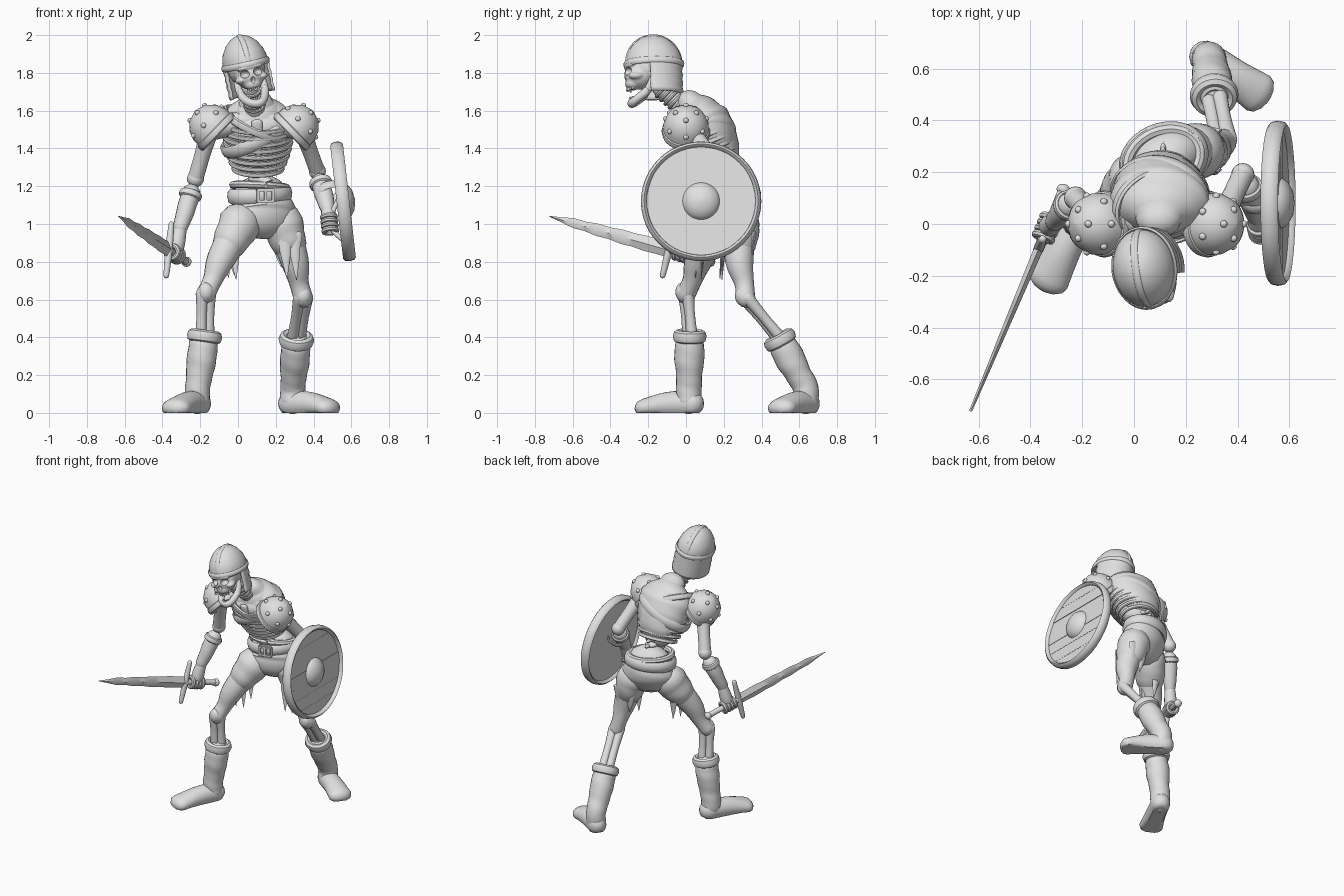
import bpy, bmesh, math, random
from mathutils import Vector, Matrix, Euler

random.seed(4)
default_cube = bpy.data.objects.get("Cube")
if default_cube:
    bpy.data.objects.remove(default_cube, do_unlink=True)

grey = bpy.data.materials.new("plain_grey")
grey.use_nodes = True
grey.diffuse_color = (.75, .75, .75, 1)
grey.node_tree.nodes["Principled BSDF"].inputs["Base Color"].default_value = grey.diffuse_color
parts = []


def finish(name, bm, matrix=Matrix()):
    bm.transform(matrix)
    bmesh.ops.remove_doubles(bm, verts=bm.verts, dist=.0001)
    bmesh.ops.recalc_face_normals(bm, faces=bm.faces)
    mesh = bpy.data.meshes.new(name)
    bm.to_mesh(mesh)
    bm.free()
    mesh.materials.append(grey)
    part = bpy.data.objects.new(name, mesh)
    bpy.context.collection.objects.link(part)
    parts.append(part)
    return part


def skin_rings(bm, rings, loop=False):
    for first, second in zip(rings, rings[1:] + rings[:1] if loop else rings[1:]):
        for k in range(len(first)):
            bm.faces.new((first[k - 1], first[k], second[k], second[k - 1]))
    if not loop:
        bm.faces.new(rings[0])
        bm.faces.new(rings[-1])


def smooth_path(points, loop, steps):
    keys = [Vector(p if len(p) == 5 else (*p, p[-1])) for p in points]
    count, path = len(keys), []
    pick = lambda i: keys[i % count] if loop else keys[max(0, min(count - 1, i))]
    for i in range(count if loop else count - 1):
        a, b, c, d = (pick(i + k) for k in (-1, 0, 1, 2))
        for t in (s / steps for s in range(steps)):
            path.append(b + (c - a) * (t / 2) + (a * 2 - b * 5 + c * 4 - d) * (t * t / 2)
                        + (b * 3 - a - c * 3 + d) * (t ** 3 / 2))
    return path if loop else path + [keys[-1]]


def tube(name, points, sides=16, ref=(1, 0, 0), wrinkle=0, loop=False, floor=False,
         matrix=Matrix(), steps=4):
    """Sweep an ellipse along points (x, y, z, radius along ref, other radius)."""
    path = smooth_path(points, loop, steps)
    stations, last = [], len(path) - 1
    for i, key in enumerate(path):
        before = path[i - 1] if loop or i else key
        after = path[(i + 1) % len(path)] if loop or i < last else key
        t = (Vector(after[:3]) - Vector(before[:3])).normalized()
        u = Vector(ref)
        u = (u - t * u.dot(t)).normalized()
        stations.append((Vector(key[:3]), t, u, t.cross(u), key[3], key[4]))
    if not loop:
        start, end = stations[0], stations[-1]
        for angle in (.5, 1, 1.4):
            for (p, t, u, v, ra, rb), sign in ((start, -1), (end, 1)):
                dome = (p + t * sign * min(ra, rb) * math.sin(angle), t, u, v,
                        ra * math.cos(angle), rb * math.cos(angle))
                stations.insert(0 if sign < 0 else len(stations), dome)
    bm, rings = bmesh.new(), []
    for s, (p, t, u, v, ra, rb) in enumerate(stations):
        ring = []
        for k in range(sides):
            a = math.tau * k / sides
            f = 1 + wrinkle * (math.sin(2 * a + s * .8) + math.sin(s * 1.7 + a))
            co = p + u * math.cos(a) * ra * f + v * math.sin(a) * rb * f
            if floor:
                co.z = max(co.z, 0)
            ring.append(bm.verts.new(co))
        rings.append(ring)
    skin_rings(bm, rings, loop)
    return finish(name, bm, matrix)


def band(name, center, axis, ra, rb, height, thick, ref=(1, 0, 0), matrix=Matrix()):
    """Closed elliptical hoop around an axis."""
    axis, u = Vector(axis).normalized(), Vector(ref)
    u = (u - axis * u.dot(axis)).normalized()
    v, points = axis.cross(u), []
    for k in range(12):
        a = math.tau * k / 12
        p = Vector(center) + u * ra * math.cos(a) + v * rb * math.sin(a)
        points.append((*p, height, thick))
    return tube(name, points, 8, axis, loop=True, matrix=matrix)


def ball(name, center, size, matrix=Matrix(), turn=(0, 0, 0)):
    bm = bmesh.new()
    size = size if isinstance(size, tuple) else (size, size, size)
    bmesh.ops.create_uvsphere(bm, u_segments=20, v_segments=12, radius=1,
                              matrix=Matrix.LocRotScale(Vector(center), Euler(turn), Vector(size)))
    return finish(name, bm, matrix)


def box(name, center, size, matrix=Matrix(), turn=(0, 0, 0)):
    bm = bmesh.new()
    bmesh.ops.create_cube(bm, size=1, matrix=Matrix.LocRotScale(
        Vector(center), Euler(turn), Vector(size)))
    bmesh.ops.bevel(bm, geom=bm.edges[:], offset=min(size) * .2, segments=2, affect="EDGES")
    return finish(name, bm, matrix)


def lathe(name, profile, matrix, sides=40):
    bm, rings = bmesh.new(), []
    for r, z in profile:
        turns = [math.tau * k / sides for k in range(sides)]
        rings.append([bm.verts.new((r * math.cos(a), r * math.sin(a), z)) for a in turns])
    skin_rings(bm, rings)
    return finish(name, bm, matrix)


# Head: everything is placed in a tilted frame centred on the helmet rim
head = Matrix.Translation((.04, -.17, 1.845)) @ Euler((0, -.22, .14)).to_matrix().to_4x4()
oval = head @ Matrix.Diagonal((.8, 1, 1, 1))
lathe("helmet", [(.15, -.01), (.149, .03), (.135, .07), (.105, .112), (.065, .142), (.03, .154), (.002, .158)], oval)
band("helmet_rim", (0, 0, 0), (0, 0, 1), .122, .154, .017, .008, matrix=head)
arch = [(0, -math.cos(a) * .148, math.sin(a) * .156, .014, .007)
        for a in (math.pi * k / 10 for k in range(11))]
tube("helmet_ridge", arch, 8, matrix=head)

# Neck guard with stacked bands, open at the face
guard_mesh, guard_rings = bmesh.new(), []
for row in range(9):
    flare = .148 + .005 * (row % 2)
    arc = [math.pi * (k / 20 * 1.16 - .08) for k in range(21)]
    guard_rings.append([guard_mesh.verts.new((flare * .82 * math.cos(a), flare * math.sin(a), -.021 * row)) for a in arc])
for upper, lower in zip(guard_rings, guard_rings[1:]):
    for k in range(20):
        guard_mesh.faces.new((upper[k], upper[k + 1], lower[k + 1], lower[k]))
neck_guard = finish("neck_guard", guard_mesh, head)
neck_guard.modifiers.new("thickness", "SOLIDIFY").thickness = .014

# Skull: fused balls with carved sockets
skull_mesh = bmesh.new()
lumps = [((0, 0, -.02), (.1, .13, .1)), ((0, -.08, -.06), (.078, .08, .075)),
         ((0, -.115, -.105), (.046, .042, .035)), ((0, -.125, -.012), (.075, .035, .022))]
lumps += [((s * .06, -.105, -.075), (.028, .04, .02)) for s in (-1, 1)]
for center, size in lumps:
    bmesh.ops.create_uvsphere(skull_mesh, u_segments=20, v_segments=12, radius=1,
                              matrix=Matrix.LocRotScale(Vector(center), None, Vector(size)))
skull = finish("skull", skull_mesh, head)
fuse = skull.modifiers.new("fuse", "REMESH")
fuse.voxel_size, fuse.use_smooth_shade = .006, True
holes = [((s * .038, -.16, -.045), (.027, .045, .022)) for s in (-1, 1)]
holes.append(((0, -.17, -.085), (.014, .03, .02)))
for center, size in holes:
    cutter = ball("socket_cutter", center, size, head)
    parts.remove(cutter)
    cutter.hide_render = cutter.hide_viewport = True
    carve = skull.modifiers.new("carve", "BOOLEAN")
    carve.operation, carve.object = "DIFFERENCE", cutter
jaw_half = [(.07, -.02, -.09, .016), (.066, -.045, -.15, .022), (.042, -.1, -.195, .022)]
jaw = jaw_half + [(.005, -.125, -.212, .024)] + [(-x, y, z, r) for x, y, z, r in reversed(jaw_half)]
tube("jaw", jaw, 12, (0, .6, .8), matrix=head)
for k in range(-3, 4):
    for height, depth in ((-.135, -.148), (-.188, -.132)):
        box("tooth", (k * .011, depth + .003 * k * k, height), (.009, .01, .02), head)

# Neck, spine and ribcage
tube("neck", [(.065, -.13, 1.72, .05), (.08, -.06, 1.66, .05), (.095, .02, 1.58, .06)])
for k in range(5):
    f = k / 4
    band("neck_ring", (.067 + .02 * f, -.12 + .09 * f, 1.71 - .08 * f), (.1, .7, -.7), .05, .05, .01, .009)
for k in range(7):
    ball("spine_bone", (.112, .2 + .05 * math.sin(k * .5), 1.34 - k * .035), (.042, .04, .02))
    ball("spine_spur", (.112, .25 + .04 * math.sin(k * .5), 1.34 - k * .035), (.012, .03, .012))
tube("gut_remains", [(.08, .17, 1.24, .025), (.16, .15, 1.22, .03), (.1, .16, 1.19, .03)], ref=(0, 0, 1))
tube("rib_core", [(.108, .17, 1.32, .115, .085), (.105, .12, 1.42, .162, .132), (.1, .07, 1.56, .15, .12)])
for k in range(8):
    f = k / 7
    swell = math.sin(.8 + f * .9)
    band("rib", (.106, .175 - .11 * f, 1.295 + .24 * f), (0, -.35, .93), .183 * swell, .15 * swell, .013, .01)
tube("breastbone", [(.11, .03, 1.33, .016), (.105, -.04, 1.42, .024, .014), (.1, -.075, 1.54, .03, .014)])

# Torn wrap over the upper chest and back
tube("chest_wrap", [(.105, .13, 1.45, .18, .145), (.1, .08, 1.54, .195, .15),
                    (.097, .05, 1.6, .16, .115), (.095, .02, 1.64, .09, .07)], 32, wrinkle=.015)
tube("back_wrap", [(.105, .2, 1.38, .13, .085), (.1, .17, 1.48, .15, .09), (.1, .1, 1.6, .12, .07)], 32, wrinkle=.03)
band("chest_sash", (.1, .1, 1.47), (-.45, -.25, .87), .195, .155, .035, .014)
band("chest_fold", (.1, .07, 1.53), (.4, -.3, .87), .185, .15, .022, .014)

# Hips, belt and ragged shorts
hip_line = (.92, .38, 0)
tube("shorts_seat", [(.115, .25, 1.15, .15, .11), (.125, .25, 1.09, .178, .13),
                     (.13, .24, 1.04, .185, .12)], 32, hip_line, .012)
band("belt", (.115, .25, 1.155), (-.05, -.06, 1), .16, .123, .04, .018, hip_line)
band("waist_roll", (.115, .25, 1.2), (.04, .06, 1), .145, .11, .02, .022, hip_line)
for height in (-.03, .03):
    box("buckle_bar", (.145, .11, 1.15 + height), (.09, .022, .016), turn=(0, 0, .2))
for offset in (-.04, 0, .04):
    box("buckle_post", (.145 + offset, .11 + offset * .2, 1.15), (.014, .024, .07), turn=(0, 0, .2))
for x, y in ((-.06, .07), (-.02, .1), (-.03, .2), (.25, .2), (.3, .21), (.3, .36), (.22, .35)):
    drop = random.uniform(.7, .78)
    tube("rag", [(x, y, .95, .04, .014), (x, y - .01, .86, .03, .01), (x + .01, y - .02, drop, .002)], 8, wrinkle=.05)


def leg(side, hip, knee, cuff, ankle, toe):
    hip, knee, cuff, ankle, toe = map(Vector, (hip, knee, cuff, ankle, toe))
    label = side_name[side]
    middle = hip.lerp(knee, .5) + Vector((.01 * side, -.015, 0))
    tube(label + "shorts_leg", [(*hip, .112), (*hip.lerp(middle, .45), .098)], 24, wrinkle=.02)
    tube(label + "thigh", [(*hip, .09), (*middle, .075), (*hip.lerp(knee, .8), .052), (*knee, .052)])
    ball(label + "kneecap", knee + Vector((0, -.02, .01)), (.042, .036, .05))
    for gap in (-.02, .02):
        shift = Vector((gap, gap * .5, 0))
        tube(label + "shin_bone", [(*(knee + shift), .034), (*(knee.lerp(cuff, .5) + shift), .027), (*(cuff + shift), .03)])
    boot = [(*cuff.lerp(ankle, .18), .076), (*cuff.lerp(ankle, .45), .079), (*cuff.lerp(ankle, .75), .069), (*ankle, .067), (ankle.x, ankle.y, .06, .066)]
    tube(label + "boot", boot, 24, wrinkle=.015)
    slope = cuff - ankle
    band(label + "boot_cuff", cuff - slope * .05, slope, .07, .066, .034, .024)
    band(label + "boot_lining", cuff - slope * .05, slope, .04, .04, .03, .03)
    heel = ankle + (ankle - toe) * .07
    arch = ankle.lerp(toe, .5)
    foot = [(heel.x, heel.y, .05, .07, .064), (arch.x, arch.y, .045, .065, .068), (toe.x, toe.y, .026, .05, .08)]
    tube(label + "foot", foot, 24, (0, 0, 1), floor=True)


side_name = {-1: "right_", 1: "left_"}
leg(-1, (.01, .17, 1), (-.17, 0, .63), (-.175, .02, .42), (-.215, .015, .12), (-.33, -.215, 0))
leg(1, (.235, .28, 1), (.345, .315, .61), (.31, .49, .4), (.29, .635, .13), (.48, .505, 0))


def arm(side, shoulder, elbow, wrist, palm, grip):
    shoulder, elbow, wrist, palm, grip = map(Vector, (shoulder, elbow, wrist, palm, grip))
    label = side_name[side]
    tube(label + "shoulder", [(.1, .02, 1.56, .06), (*shoulder, .06)], ref=(0, 0, 1))
    tube(label + "upper_arm", [(*shoulder, .05), (*shoulder.lerp(elbow, .5), .042), (*elbow, .042)])
    ball(label + "elbow", elbow, .045)
    tube(label + "bracer", [(*elbow.lerp(wrist, .3), .05), (*elbow.lerp(wrist, .6), .05), (*wrist, .038)], wrinkle=.02)
    band(label + "bracer_cuff", elbow.lerp(wrist, .33), wrist - elbow, .05, .05, .02, .012)
    tube(label + "hand", [(*wrist, .034), (*wrist.lerp(palm, .6), .042), (*palm, .036)])
    for k in (-1.5, -.5, .5, 1.5):
        band(label + "finger", palm + grip.normalized() * k * .026, grip, .034, .034, .014, .014)
    # Studded shoulder pad with a raised rim
    frame = Matrix.Translation((.085 + side * .235, 0, 1.525)) @ Matrix.Rotation(side * .8, 4, "Y")
    lathe(label + "shoulder_pad", [(.12, -.06), (.119, 0), (.1, .05), (.06, .09), (.002, .108)], frame)
    band(label + "pad_rim", (0, 0, -.05), (0, 0, 1), .117, .117, .022, .012, matrix=frame)
    for count, radius, height in ((4, .055, .09), (7, .11, .02)):
        for k in range(count):
            a = math.tau * k / count
            ball(label + "stud", (radius * math.cos(a), radius * math.sin(a), height), .014, frame)


# Sword frame: local x is the width, z runs from pommel to tip
pommel, tip = Vector((-.265, .15, .795)), Vector((-.63, -.72, 1.04))
along = (tip - pommel).normalized()
across = (Vector((0, 0, 1)) - along * along.z).normalized()
sword = Matrix((across, along.cross(across), along)).transposed().to_4x4()
sword.translation = pommel
reach = (tip - pommel).length
tube("sword_handle", [(0, 0, .03, .02), (0, 0, .15, .018), (0, 0, .27, .02)], matrix=sword)
ball("sword_pommel", (0, 0, .02), (.027, .027, .022), sword)
tube("sword_guard", [(-.14, 0, .27, .015), (0, 0, .27, .02), (.14, 0, .27, .015)], ref=(0, 0, 1), matrix=sword)
edge = (.04, .039, .041, .036, .038, .031, .033, .025, .026, .013, .003)
blade = [(0, 0, .27 + (reach - .27) * k / 10, w, .018 - .0012 * k) for k, w in enumerate(edge)]
tube("sword_blade", blade, 4, matrix=sword, steps=2)

arm(-1, (-.15, .02, 1.5), (-.225, .1, 1.24), (-.305, .01, .98), pommel.lerp(tip, .19), along)
arm(1, (.34, .02, 1.5), (.42, .19, 1.28), (.475, .03, 1.08), (.485, -.02, 1.0), (.1, -.4, -1))

# Round shield: local z points outward, planks lie along y
shield = Matrix.Translation((.556, .08, 1.12)) @ Matrix.Rotation(math.radians(83.5), 4, "Y")
band("shield_rim", (0, 0, 0), (0, 0, 1), .302, .302, .034, .017, matrix=shield)
strips, radius = 7, .298
for strip in range(strips):
    low, high = (radius * (2 * (strip + k) / strips - 1) for k in (.006, .994))
    rows = [low + (high - low) * k / 6 for k in range(7)]
    outline = [(x, math.sqrt(radius ** 2 - x * x)) for x in rows]
    outline += [(x, -y) for x, y in reversed(outline)]
    plank = bmesh.new()
    lift = random.uniform(.01, .016)
    face = plank.faces.new([plank.verts.new((x, y, -.012)) for x, y in outline])
    top = bmesh.ops.extrude_face_region(plank, geom=[face])["geom"]
    bmesh.ops.translate(plank, verts=[g for g in top if isinstance(g, bmesh.types.BMVert)], vec=(0, 0, lift + .012))
    finish("shield_plank", plank, shield)
lathe("shield_backing", [(.29, -.014), (.29, .004)], shield)
lathe("shield_boss", [(.1, .008), (.094, .022), (.08, .038), (.05, .056), (.002, .064)], shield)
tube("shield_grip", [(.53, .01, 1.13, .012), (.49, -.01, 1.03, .014), (.5, -.03, .97, .014), (.55, -.05, .92, .012)])
band("shield_strap", (.485, .1, 1.17), (.3, -.7, -.8), .07, .06, .025, .008)

# Smooth shading with crisp edges
for part in bpy.context.selected_objects:
    part.select_set(False)
for part in parts:
    part.select_set(True)
bpy.context.view_layer.objects.active = parts[0]
bpy.ops.object.shade_smooth_by_angle(angle=math.radians(40))
